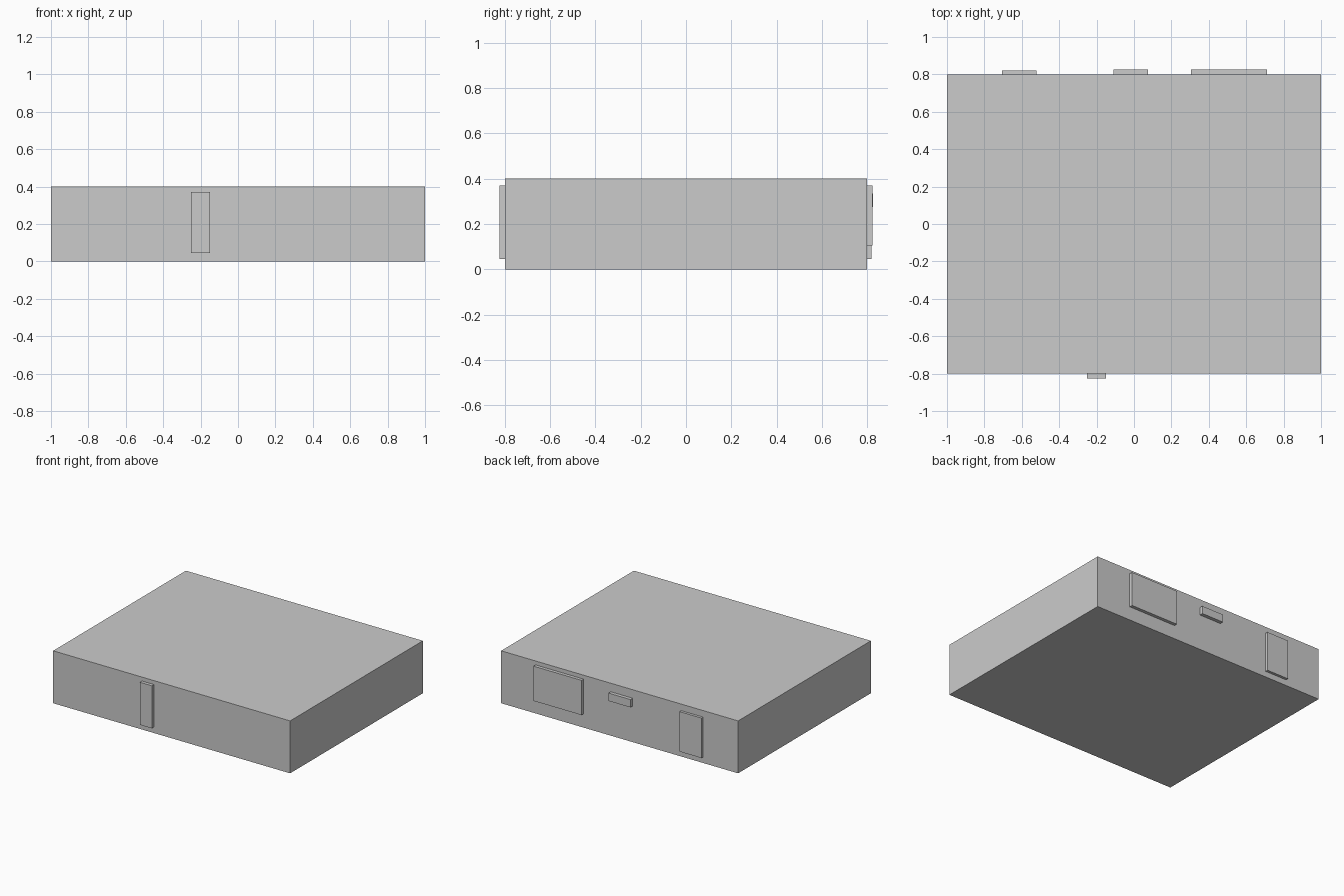
import bpy

if "Cube" in bpy.data.objects:
    bpy.data.objects.remove(bpy.data.objects["Cube"])


def box(name, x, y, z):
    """Box from (min, max) ranges on each axis."""
    bpy.ops.mesh.primitive_cube_add(
        size=1, location=[(a + b) / 2 for a, b in (x, y, z)])
    ob = bpy.context.object
    ob.name = name
    ob.scale = [b - a for a, b in (x, y, z)]
    bpy.ops.object.transform_apply(location=False, rotation=False, scale=True)
    return ob


# main block
box("body", (-1, 1), (-0.8, 0.8), (0, 0.4))

# front strip
box("front_panel", (-0.25, -0.15), (-0.825, -0.8), (0.045, 0.37))

# back panels
box("back_wide_panel", (0.305, 0.71), (0.8, 0.825), (0.105, 0.37))
box("back_small_panel", (-0.11, 0.075), (0.8, 0.827), (0.275, 0.335))
box("back_tall_panel", (-0.705, -0.52), (0.8, 0.82), (0.045, 0.35))
